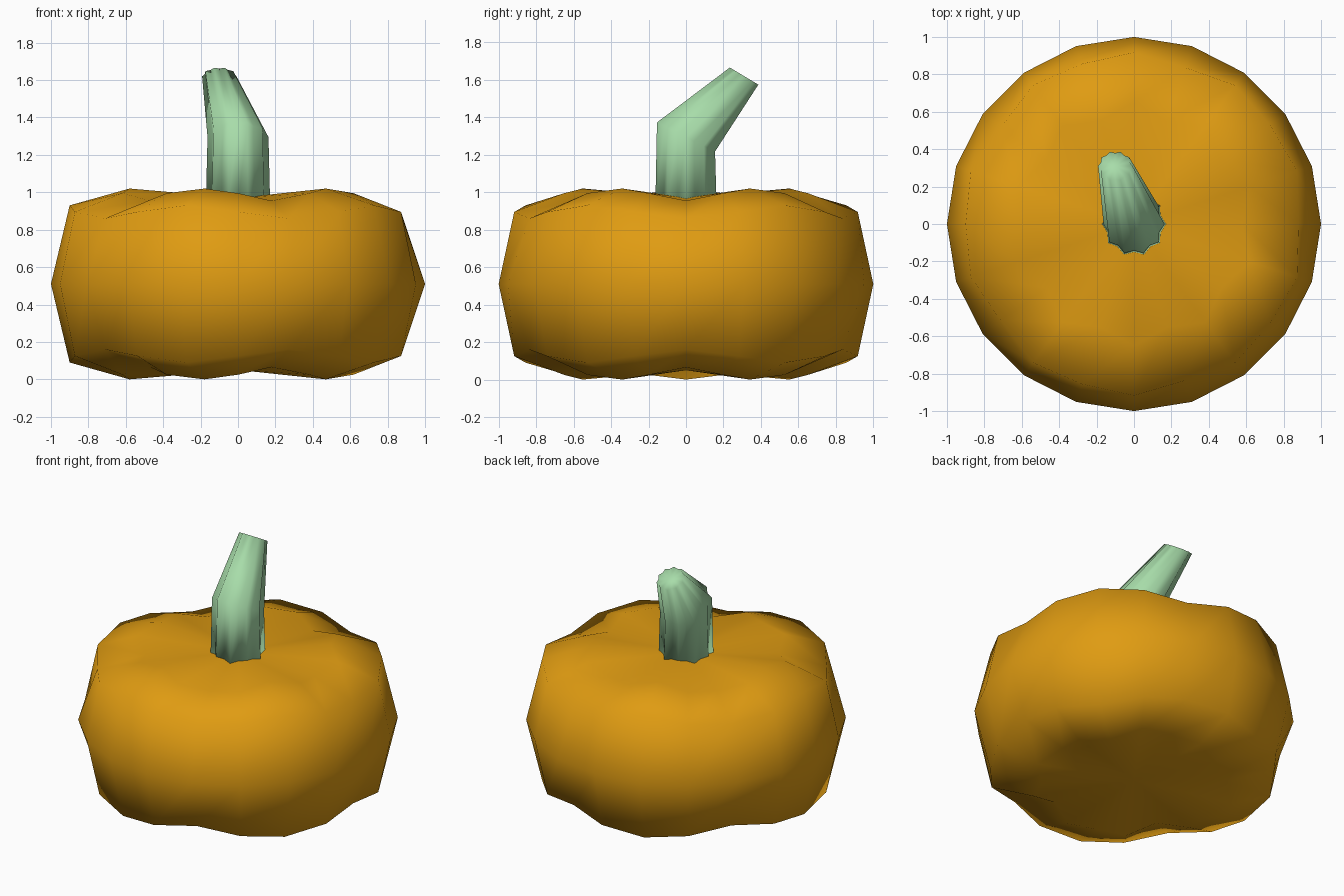
import bpy
import bmesh
from math import cos, sin, pi
from mathutils import Vector

SIDES = 20

old = bpy.data.objects.get("Cube")
if old:
    bpy.data.objects.remove(old, do_unlink=True)


def make_material(name, rgb):
    mat = bpy.data.materials.new(name)
    mat.use_nodes = True
    mat.diffuse_color = (*rgb, 1)
    mat.node_tree.nodes["Principled BSDF"].inputs["Base Color"].default_value = (*rgb, 1)
    return mat


def loft(name, rings, bottom, top, mat):
    """Skin rings of points from bottom to top, closing both ends with fans."""
    bm = bmesh.new()
    loops = [[bm.verts.new(p) for p in ring] for ring in rings]
    for low, high in zip(loops, loops[1:]):
        for i in range(SIDES):
            j = (i + 1) % SIDES
            bm.faces.new((low[i], low[j], high[j], high[i]))
    for loop, centre in ((loops[0], bottom), (loops[-1], top)):
        pole = bm.verts.new(centre)
        for i in range(SIDES):
            bm.faces.new((loop[i], loop[(i + 1) % SIDES], pole))
    bmesh.ops.recalc_face_normals(bm, faces=bm.faces)
    for face in bm.faces:
        face.smooth = True
    mesh = bpy.data.meshes.new(name)
    bm.to_mesh(mesh)
    bm.free()
    mesh.materials.append(mat)
    obj = bpy.data.objects.new(name, mesh)
    bpy.context.collection.objects.link(obj)
    return obj


def polar(i, radius, z):
    a = 2 * pi * i / SIDES
    return Vector((radius * cos(a), radius * sin(a), z))


orange = make_material("pumpkin orange", (0.74, 0.33, 0.006))
green = make_material("pale stem green", (0.39, 0.72, 0.40))

# Five-lobed body: (radius, height above middle) at valley, flank, peak, flank
MIDDLE = 0.51
SHOULDER = ((0.88, 0.35), (0.917, 0.385), (0.90, 0.42), (0.917, 0.385))
CROWN = ((0.58, 0.445), (0.65, 0.485), (0.58, 0.51), (0.65, 0.485))


def lobed_ring(pattern, side):
    ring = []
    for i in range(SIDES):
        radius, height = pattern[i % len(pattern)]
        ring.append(polar(i, radius, MIDDLE + side * height))
    return ring


equator = [polar(i, 1, MIDDLE) for i in range(SIDES)]
loft("pumpkin_body",
     [lobed_ring(CROWN, -1), lobed_ring(SHOULDER, -1), equator,
      lobed_ring(SHOULDER, 1), lobed_ring(CROWN, 1)],
     (0, 0, MIDDLE - 0.46), (0, 0, MIDDLE + 0.46), orange)


# Fluted bent stem: rings tilted by a slope along y
def fluted_ring(centre, radius, slope, squash=1):
    ring = []
    for i in range(SIDES):
        p = polar(i, radius * (1 if i % 2 == 0 else 0.87), 0)
        p.y *= squash
        p.z = slope * p.y
        ring.append(p + Vector(centre))
    return ring


base, bend, tip = (0, 0, 0.93), (0, 0, 1.295), (-0.1, 0.31, 1.62)
loft("stem",
     [fluted_ring(base, 0.172, 0), fluted_ring(bend, 0.163, -0.5),
      fluted_ring(tip, 0.092, -0.6, 0.87)],
     base, tip, green)
